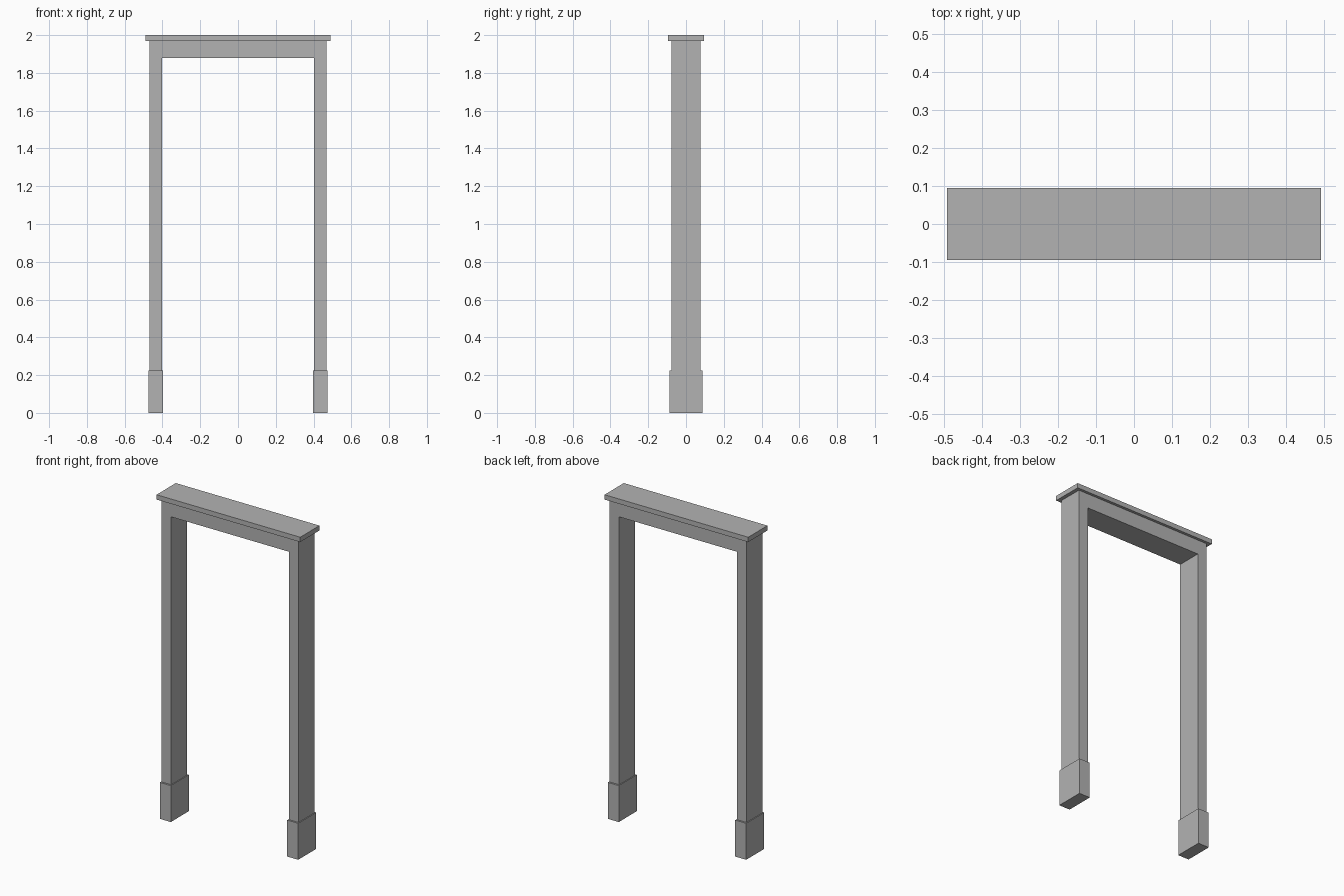
import bpy
import bmesh

if "Cube" in bpy.data.objects:
    bpy.data.objects.remove(bpy.data.objects["Cube"])

grey = bpy.data.materials.new("plain grey")
grey.diffuse_color = (0.45, 0.45, 0.45, 1)
grey.use_nodes = True
grey.node_tree.nodes["Principled BSDF"].inputs["Base Color"].default_value = grey.diffuse_color


def extrude_profile(name, outline, half_depth):
    """Extrude an x-z outline symmetrically along y."""
    bm = bmesh.new()
    face = bm.faces.new([bm.verts.new((x, -half_depth, z)) for x, z in outline])
    new = bmesh.ops.extrude_face_region(bm, geom=[face])["geom"]
    verts = [g for g in new if isinstance(g, bmesh.types.BMVert)]
    bmesh.ops.translate(bm, verts=verts, vec=(0, 2 * half_depth, 0))
    bmesh.ops.recalc_face_normals(bm, faces=bm.faces)
    mesh = bpy.data.meshes.new(name)
    bm.to_mesh(mesh)
    bm.free()
    mesh.materials.append(grey)
    obj = bpy.data.objects.new(name, mesh)
    bpy.context.collection.objects.link(obj)
    return obj


def rectangle(x0, x1, z0, z1):
    return [(x0, z0), (x1, z0), (x1, z1), (x0, z1)]


PLINTH_TOP, LINTEL_BOTTOM, CAP_BOTTOM = 0.225, 1.88, 1.97
OUTER, INNER = 0.468, 0.403

# Jambs and lintel in one piece
right = [(INNER, LINTEL_BOTTOM), (INNER, PLINTH_TOP),
         (OUTER, PLINTH_TOP), (OUTER, CAP_BOTTOM)]
left = [(-x, z) for x, z in reversed(right)]
extrude_profile("door_frame", right + left, 0.077)

# Overhanging cap board
extrude_profile("cap_board", rectangle(-0.491, 0.491, CAP_BOTTOM, 2.0), 0.094)

# Plinth blocks under the jambs
for side, s in (("left", -1), ("right", 1)):
    a, b = sorted((s * 0.398, s * 0.473))
    extrude_profile(side + "_plinth", rectangle(a, b, 0, PLINTH_TOP), 0.088)
